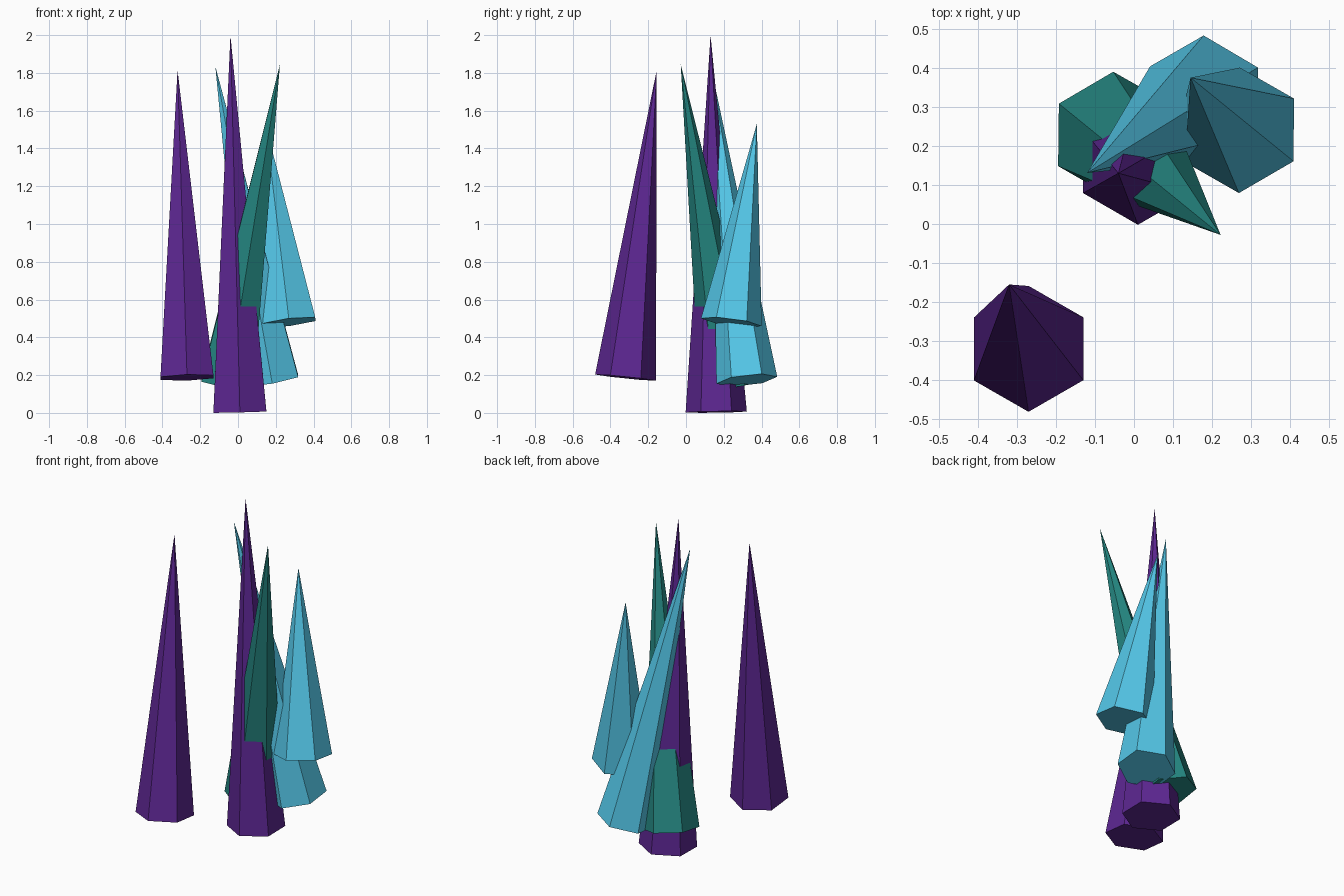
import bpy, bmesh, math
from mathutils import Vector, Matrix

if "Cube" in bpy.data.objects:
    bpy.data.objects.remove(bpy.data.objects["Cube"])


def material(name, rgb):
    m = bpy.data.materials.new(name)
    m.diffuse_color = (*rgb, 1)
    m.use_nodes = True
    m.node_tree.nodes["Principled BSDF"].inputs["Base Color"].default_value = m.diffuse_color
    return m


purple = material("purple", (0.11, 0.02, 0.29))
teal = material("teal", (0.018, 0.24, 0.22))
blue = material("blue", (0.09, 0.58, 0.82))


def crystal(name, base, tip, mat, radius=0.162):
    """Six-sided spike from the centre of its base to its tip."""
    base, tip = Vector(base), Vector(tip)
    axis = tip - base
    turn = Vector((0, 0, 1)).rotation_difference(axis).to_matrix().to_4x4()
    place = (Matrix.Translation(base) @ turn
             @ Matrix.Translation((0, 0, axis.length / 2))
             @ Matrix.Rotation(math.pi / 2, 4, 'Z'))
    # first corner must point along y; create_cone starts on an axis
    bm = bmesh.new()
    bmesh.ops.create_cone(bm, cap_ends=True, segments=6, radius1=radius,
                          radius2=0, depth=axis.length)
    if max(v.co.y for v in bm.verts) > radius * 0.95:
        place = place @ Matrix.Rotation(math.pi / 2, 4, 'Z')
    bmesh.ops.remove_doubles(bm, verts=bm.verts[:], dist=1e-5)
    bm.transform(place)
    me = bpy.data.meshes.new(name)
    bm.to_mesh(me)
    bm.free()
    me.materials.append(mat)
    ob = bpy.data.objects.new(name, me)
    bpy.context.collection.objects.link(ob)


# Purple spikes
crystal("purple_crystal_tall", (0.01, 0.16, 0.005), (-0.04, 0.13, 2.0), purple)
crystal("purple_crystal_side", (-0.27, -0.32, 0.187), (-0.32, -0.155, 1.815), purple)
# Teal spike leaning forward
crystal("teal_crystal", (-0.055, 0.23, 0.155), (0.222, -0.028, 1.845), teal)
# Blue spikes
crystal("blue_crystal_large", (0.18, 0.322, 0.173), (-0.12, 0.131, 1.835), blue)
crystal("blue_crystal_small", (0.27, 0.24, 0.48), (0.145, 0.375, 1.53), blue)
